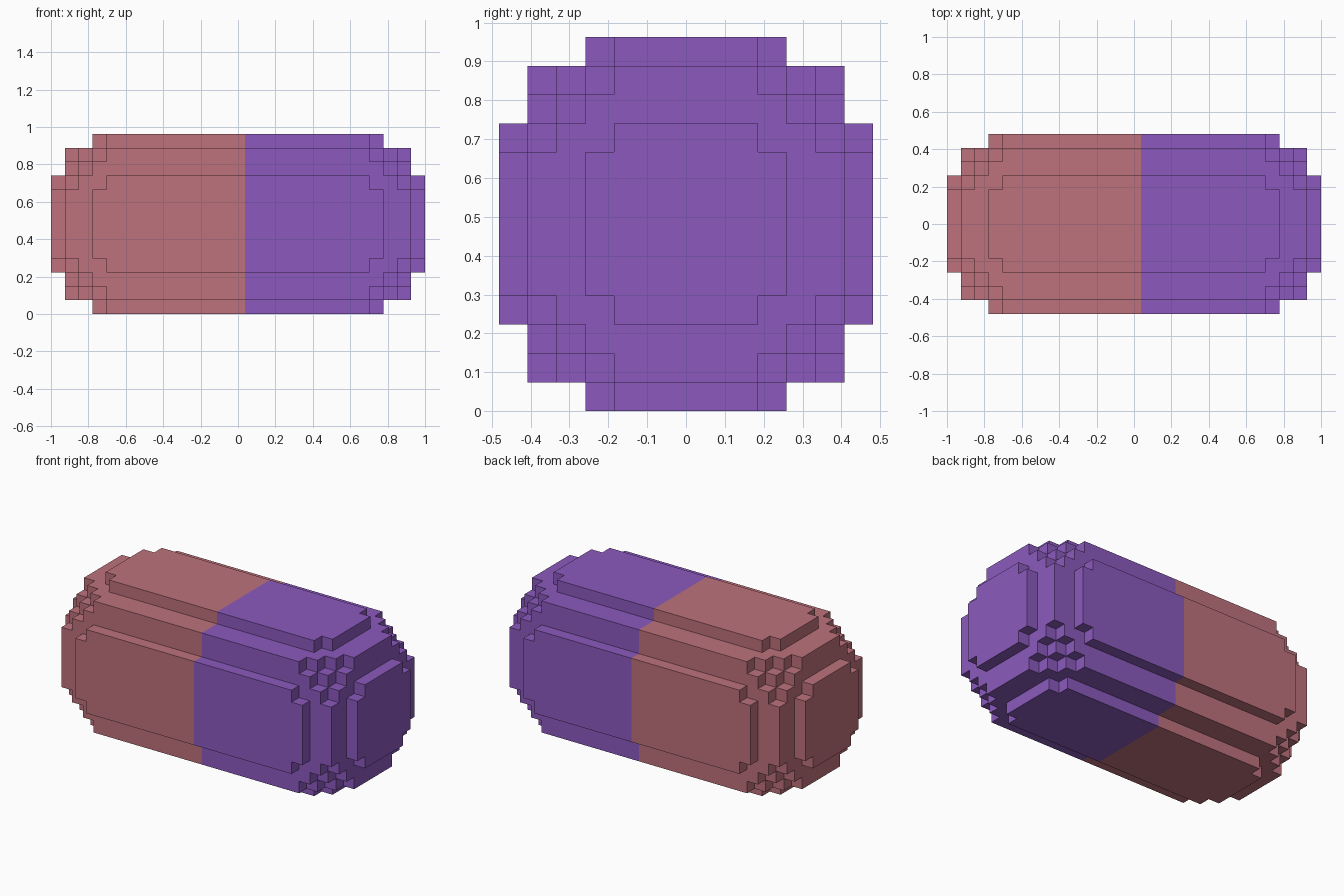
import bpy
import bmesh
from mathutils import Vector

if "Cube" in bpy.data.objects:
    bpy.data.objects.remove(bpy.data.objects["Cube"], do_unlink=True)

U = 2 / 27          # block size: the capsule is 27 x 13 x 13 blocks
STRETCH = 7         # straight blocks on each side of the middle
SPLIT = 0.5 * U     # x where the colour changes


def material(name, srgb):
    lin = [((c / 255 + 0.055) / 1.055) ** 2.4 for c in srgb]
    mat = bpy.data.materials.new(name)
    mat.use_nodes = True
    mat.diffuse_color = (*lin, 1)
    mat.node_tree.nodes["Principled BSDF"].inputs["Base Color"].default_value = (*lin, 1)
    return mat


def filled(i, j, k):
    """True where the rounded capsule has a block."""
    a, b, c = sorted((max(abs(i) - STRETCH, 0), abs(j), abs(k)))
    if c > 6:
        return False
    if c == 6:                       # raised plates with notched corners
        return b <= 3 and a <= 2
    return a * a + b * b + c * c <= 54


# Skin of the block capsule: one quad wherever a block meets empty space
bm = bmesh.new()
verts = {}


def vert(p):
    key = tuple(round(2 * v) for v in p)
    if key not in verts:
        verts[key] = bm.verts.new((p[0] * U, p[1] * U, (p[2] + 6.5) * U))
    return verts[key]


for i in range(-13, 14):
    for j in range(-6, 7):
        for k in range(-6, 7):
            if not filled(i, j, k):
                continue
            for axis in range(3):
                for sign in (-1, 1):
                    n = Vector((0, 0, 0))
                    n[axis] = sign
                    if filled(i + int(n.x), j + int(n.y), k + int(n.z)):
                        continue
                    u = Vector((0, 0, 0))
                    u[(axis + 1) % 3] = 0.5
                    v = n.cross(u)
                    mid = Vector((i, j, k)) + n * 0.5
                    face = bm.faces.new([vert(mid + u * s + v * t) for s, t in
                                         ((-1, -1), (1, -1), (1, 1), (-1, 1))])
                    # Left half is purple, right half is rose
                    face.material_index = int(face.calc_center_median().x > SPLIT)

# Merge flat areas into clean large faces, keeping the colour border
bmesh.ops.dissolve_limit(bm, angle_limit=0.02, verts=bm.verts[:], edges=bm.edges[:],
                         delimit={'MATERIAL'})
bm.normal_update()

mesh = bpy.data.meshes.new("capsule")
bm.to_mesh(mesh)
bm.free()
mesh.materials.append(material("rose red", (190, 114, 125)))
mesh.materials.append(material("purple", (140, 90, 190)))
capsule = bpy.data.objects.new("capsule", mesh)
bpy.context.collection.objects.link(capsule)
